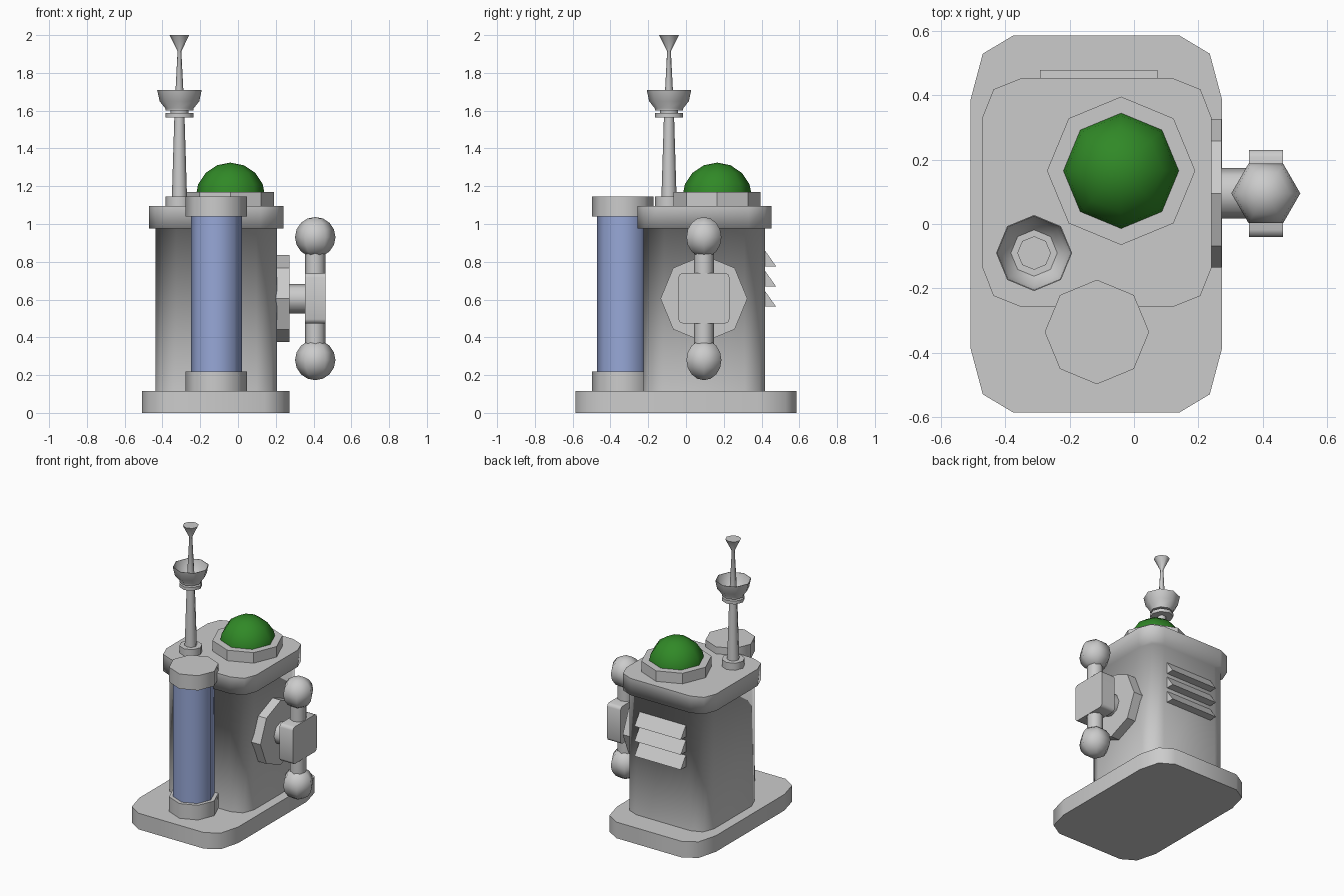
import bpy, bmesh, math
from mathutils import Vector, Matrix

if "Cube" in bpy.data.objects:
    bpy.data.objects.remove(bpy.data.objects["Cube"])


def finish(name, bm, color=None, angle=50):
    bmesh.ops.recalc_face_normals(bm, faces=bm.faces)
    me = bpy.data.meshes.new(name)
    bm.to_mesh(me)
    bm.free()
    ob = bpy.data.objects.new(name, me)
    bpy.context.collection.objects.link(ob)
    if angle:
        bpy.ops.object.select_all(action='DESELECT')
        ob.select_set(True)
        bpy.context.view_layer.objects.active = ob
        bpy.ops.object.shade_smooth_by_angle(angle=math.radians(angle))
    if color:
        mat = bpy.data.materials.new(name + "_color")
        mat.diffuse_color = color
        mat.use_nodes = True
        mat.node_tree.nodes["Principled BSDF"].inputs["Base Color"].default_value = mat.diffuse_color
        me.materials.append(mat)
    return ob


def loft(name, rings, color=None, angle=50, matrix=None):
    """Skin a stack of equal-length rings and close both ends."""
    bm = bmesh.new()
    vs = [[bm.verts.new(p) for p in r] for r in rings]
    n = len(vs[0])
    for a, b in zip(vs, vs[1:]):
        for i in range(n):
            f = bm.faces.new((a[i], a[(i + 1) % n], b[(i + 1) % n], b[i]))
            f.smooth = True
    bm.faces.new(vs[0])
    bm.faces.new(vs[-1])
    if matrix:
        bm.transform(matrix)
    return finish(name, bm, color, angle)


def lathe(name, loc, profile, sides=8, color=None, rot=None, angle=50):
    rings = [[(r * math.cos(2 * math.pi * i / sides), r * math.sin(2 * math.pi * i / sides), z)
              for i in range(sides)] for r, z in profile]
    m = Matrix.Translation(loc)
    return loft(name, rings, color, angle, m @ rot if rot else m)


def rounded(cx, cy, hx, hy, z):
    """Rectangle with two-facet rounded corners."""
    c = [(1, .66), (.903, .903), (.66, 1)]
    pts = c + [(-x, y) for x, y in c[::-1]]
    pts += [(-x, -y) for x, y in pts]
    return [(cx + hx * x, cy + hy * y, z) for x, y in pts]


def ball(name, loc, r, seg, rings, color=None, turn=0, dome=False):
    bm = bmesh.new()
    bmesh.ops.create_uvsphere(bm, u_segments=seg, v_segments=rings, radius=r)
    if dome:
        bmesh.ops.bisect_plane(bm, geom=bm.verts[:] + bm.edges[:] + bm.faces[:],
                               plane_co=(0, 0, -.001), plane_no=(0, 0, 1), clear_inner=True)
    bm.transform(Matrix.Translation(loc) @ Matrix.Rotation(turn, 4, 'Z'))
    return finish(name, bm, color, 65)


# Base slab, and housing with overhanging lid as one smooth body
loft("base", [rounded(-.117, 0, .39, .585, z) for z in (0, .115)])
loft("housing", [rounded(-.115, .0975, h, h, z) for h, z in
                 ((.322, .11), (.322, .975), (.355, .975), (.355, 1.095))], angle=None)

# Green dome on its collar
lathe("dome_collar", (-.04, .165, 0), [(.23, 1.09), (.23, 1.17)], angle=30)
ball("dome", (-.04, .165, 1.14), .185, 8, 8, (.03, .25, .02, 1), dome=True)

# Antenna: foot, mast, discs, hollow dish and flared tip
lathe("antenna", (-.31, -.09, 0), [
    (.075, 1.09), (.075, 1.145), (.04, 1.145), (.027, 1.565), (.075, 1.565),
    (.075, 1.588), (.048, 1.588), (.048, 1.6), (.075, 1.6), (.075, 1.612),
    (.105, 1.65), (.118, 1.71), (.115, 1.71), (.102, 1.66), (.072, 1.625),
    (.025, 1.625), (.01, 1.915), (.052, 2.0)])

# Front tank: glass tube between two end caps
for name, z0, z1 in (("tank_bottom_cap", .11, .22), ("tank_top_cap", 1.04, 1.145)):
    lathe(name, (-.115, -.335, 0), [(.162, z0), (.162, z1)])
lathe("tank_tube", (-.115, -.335, 0), [(.135, .215), (.135, 1.045)], color=(.31, .39, .68, 1))

# Side valve: wall flange and shaft along x
to_x = Matrix.Rotation(math.pi / 2, 4, 'Y')
lathe("valve_flange", (0, .095, .605), [(.23, .19), (.23, .272)], rot=to_x, angle=30)
lathe("valve_shaft", (0, .095, .605), [(.078, .25), (.078, .37)], rot=to_x)

# Valve block with softened corners along x
bm = bmesh.new()
bmesh.ops.create_cube(bm, size=1)
bm.transform(Matrix.Translation((.409, .095, .607)) @ Matrix.Diagonal((.106, .27, .266, 1)))
edges = [e for e in bm.edges if abs(e.verts[0].co.x - e.verts[1].co.x) > .05]
bmesh.ops.bevel(bm, geom=edges, offset=.022, segments=2, profile=.5, affect='EDGES')
finish("valve_block", bm)

# Handle bar with a knob at each end
lathe("handle_bar", (.409, .095, 0), [(.053, .33), (.053, .88)])
for name, z in (("lower_knob", .28), ("upper_knob", .93)):
    ball(name, (.409, .095, z), .107, 6, 8, turn=math.pi / 6)

# Three slanted vent louvres on the back
for i in range(3):
    z = .562 + i * .107
    tri = [(.40, z), (.477, z), (.415, z + .088), (.40, z + .088)]
    loft(f"vent_louvre_{i + 1}", [[(x, y, zz) for y, zz in tri] for x in (-.292, .073)], angle=30)
